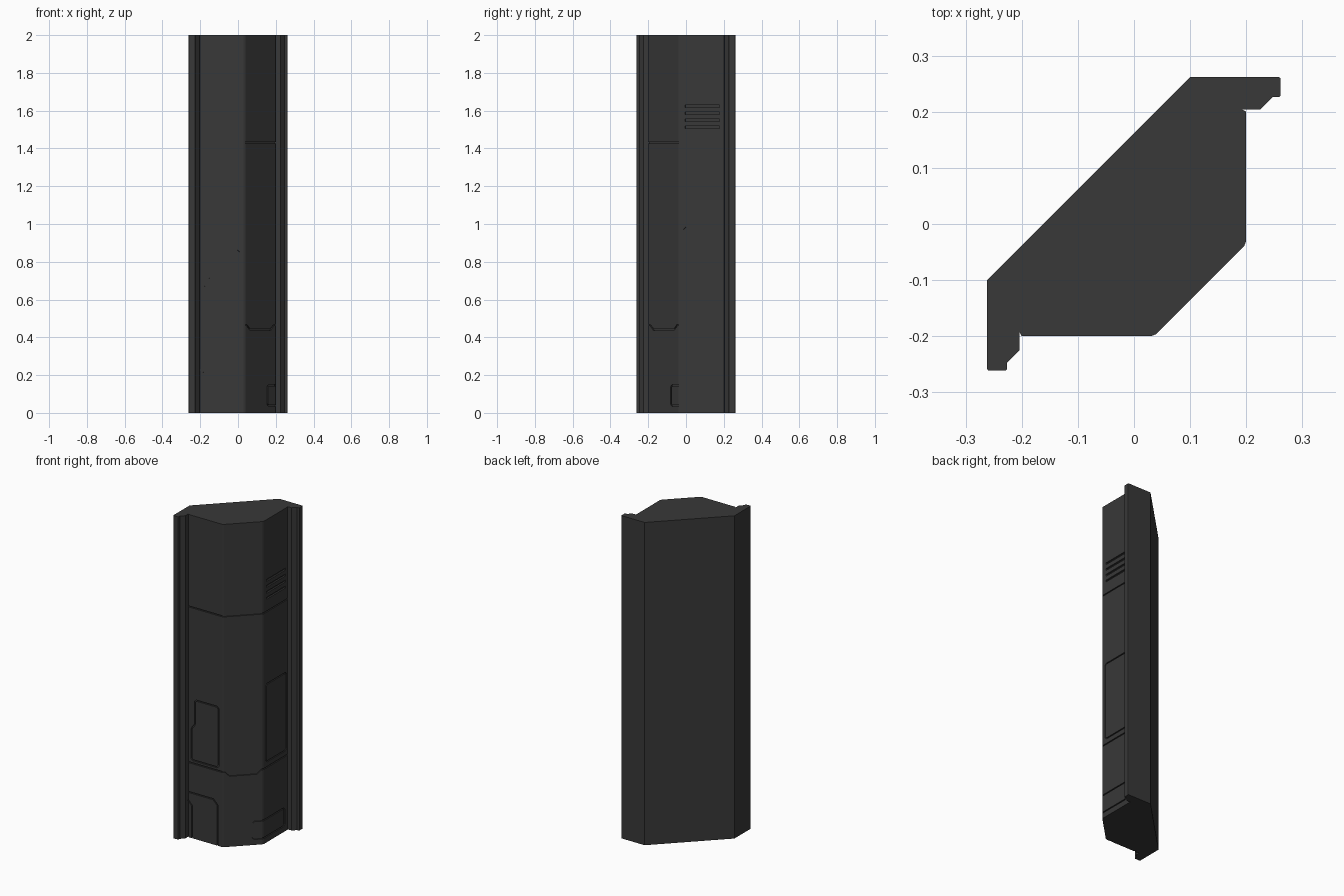
import bpy, bmesh
from mathutils import Vector

if "Cube" in bpy.data.objects:
    bpy.data.objects.remove(bpy.data.objects["Cube"])

HEIGHT = 2.0
mat = bpy.data.materials.new("dark_metal")
mat.diffuse_color = (0.04, 0.04, 0.04, 1)
mat.use_nodes = True
mat.node_tree.nodes["Principled BSDF"].inputs["Base Color"].default_value = mat.diffuse_color

# Column plan: half the outline, mirrored across the diagonal (x, y) -> (-y, -x)
half = [(-0.262, -0.1), (-0.262, -0.258), (-0.26, -0.261), (-0.228, -0.261),
        (-0.226, -0.258), (-0.226, -0.247), (-0.204, -0.225), (-0.204, -0.193),
        (-0.2, -0.2), (0.03, -0.2), (0.04, -0.196)]
outline = half + [(-y, -x) for x, y in reversed(half)]


def make_object(name, bm):
    bmesh.ops.recalc_face_normals(bm, faces=bm.faces[:])
    mesh = bpy.data.meshes.new(name)
    bm.to_mesh(mesh)
    bm.free()
    mesh.materials.append(mat)
    obj = bpy.data.objects.new(name, mesh)
    bpy.context.scene.collection.objects.link(obj)
    return obj


# Solid column
bm = bmesh.new()
low, high = ([bm.verts.new((x, y, z)) for x, y in outline] for z in (0, HEIGHT))
bm.faces.new(low[::-1])
bm.faces.new(high)
for i in range(len(low)):
    bm.faces.new((low[i - 1], low[i], high[i], high[i - 1]))
column = make_object("wall_column", bm)

# Panelled front unrolled to a strip: s equals x on the front face,
# and s = y + RIGHT on the right face
wall = [Vector(p) for p in ((-0.2, -0.2), (0.03, -0.2), (0.04, -0.196),
                            (0.196, -0.04), (0.2, -0.03), (0.2, 0.2))]
stops = [-0.2]
for a, b in zip(wall, wall[1:]):
    stops.append(stops[-1] + (b - a).length)
RIGHT = stops[4] + 0.03


def side(d):
    return Vector((d.y, -d.x)).normalized()


def mitre(points, i, closed=False):
    """Mitred right-hand offset direction at point i of a 2D path."""
    n = len(points)
    normals = []
    if closed or i > 0:
        normals.append(side(points[i] - points[i - 1]))
    if closed or i < n - 1:
        normals.append(side(points[(i + 1) % n] - points[i]))
    m = sum(normals, Vector((0, 0))).normalized()
    return m / m.dot(normals[0])


def on_wall(s, z, depth):
    k = 0
    while k < len(wall) - 2 and s > stops[k + 1]:
        k += 1
    t = (s - stops[k]) / (stops[k + 1] - stops[k])
    a, b = (wall[j] - mitre(wall, j) * depth for j in (k, k + 1))
    p = a + (b - a) * t
    return (p.x, p.y, z)


def volume(mesh):
    bm = bmesh.new()
    bm.from_mesh(mesh)
    v = abs(bm.calc_volume())
    bm.free()
    return v


def carve(cutter):
    """Subtract the cutter, keeping only a result of plausible volume."""
    cutter.hide_render = True
    before = volume(column.data)
    for solver in ('EXACT', 'MANIFOLD', 'FLOAT'):
        mod = column.modifiers.new("groove", 'BOOLEAN')
        mod.operation = 'DIFFERENCE'
        mod.solver = solver
        mod.object = cutter
        deps = bpy.context.evaluated_depsgraph_get()
        deps.update()
        result = bpy.data.meshes.new_from_object(column.evaluated_get(deps))
        column.modifiers.remove(mod)
        if 0.98 * before < volume(result) < before - 1e-8:
            column.data = result
            break
    bpy.data.objects.remove(cutter)


def groove(path, closed=False, width=0.007, depth=0.007):
    """Sweep a square cutter along a path drawn on the unrolled wall."""
    pts = []
    n = len(path)
    for i, p in enumerate(path):
        p = Vector(p)
        pts.append(p)
        if i == n - 1 and not closed:
            break
        q = Vector(path[(i + 1) % n])
        lo, hi = sorted((p.x, q.x))
        folds = [s for s in stops[1:-1] if lo + 1e-5 < s < hi - 1e-5]
        for s in sorted(folds, reverse=q.x < p.x):
            pts.append(p.lerp(q, (s - p.x) / (q.x - p.x)))
    bm = bmesh.new()
    rings = []
    for i, p in enumerate(pts):
        off = mitre(pts, i, closed) * width / 2
        rings.append([bm.verts.new(on_wall(*(p + off * k), d))
                      for k, d in ((-1, -0.003), (1, -0.003), (1, depth), (-1, depth))])
    pairs = list(zip(rings, rings[1:]))
    if closed:
        pairs.append((rings[-1], rings[0]))
    else:
        bm.faces.new(rings[0])
        bm.faces.new(rings[-1])
    for a, b in pairs:
        for j in range(4):
            bm.faces.new((a[j], a[j - 1], b[j - 1], b[j]))
    carve(make_object("groove_cutter", bm))


def clip_corners(points, r=0.01):
    out = []
    for i, p in enumerate(points):
        p = Vector(p)
        for q in (points[i - 1], points[(i + 1) % len(points)]):
            out.append(p + (Vector(q) - p).normalized() * r)
    return out


def box(s0, s1, z0, z1):
    return [(s0, z0), (s1, z0), (s1, z1), (s0, z1)]


s0, s1 = -0.202, RIGHT + 0.202
# Horizontal seams
groove([(s0, 1.43), (s1, 1.43)])
groove([(s0, 0.465), (0.05, 0.465), (0.075, 0.44),
        (0.227, 0.44), (0.252, 0.465), (s1, 0.465)])
# Front access panel
groove(clip_corners([(-0.18, 0.485), (0.005, 0.485), (0.005, 0.86),
                     (-0.155, 0.86), (-0.155, 0.705), (-0.18, 0.68)]), True)
# Front base panel and kick plate
groove([(s0, 0.28), (-0.03, 0.28), (0, 0.25), (0, -0.01)])
groove([(s0, 0.23), (-0.175, 0.2), (-0.175, -0.01)])
# Right side panels
groove(clip_corners(box(RIGHT - 0.01, RIGHT + 0.187, 0.5, 0.98)), True)
groove(clip_corners(box(0.205, RIGHT + 0.17, 0.037, 0.147)), True)
# Vent slots
for i in range(4):
    z = 1.512 + i * 0.037
    groove([(RIGHT - 0.005, z), (RIGHT + 0.178, z)], width=0.012, depth=0.01)
